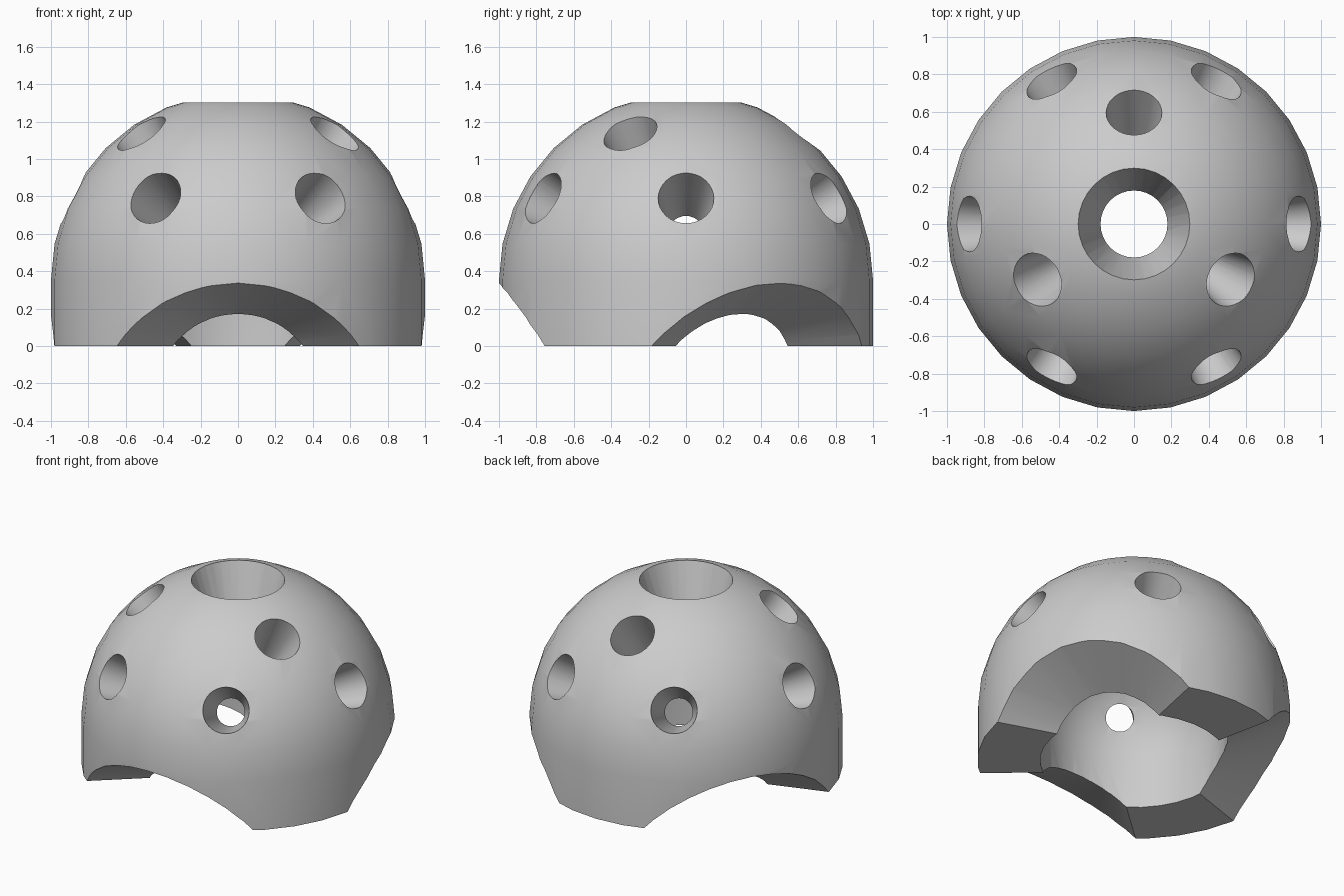
import bpy, bmesh
from math import sin, cos, asin, tan, radians, pi
from mathutils import Vector, Matrix

if "Cube" in bpy.data.objects:
    bpy.data.objects.remove(bpy.data.objects["Cube"])

CZ = 0.351          # height of the dome centre
OUTER, INNER = 1.0, 0.6


def new_object(name, bm):
    mesh = bpy.data.meshes.new(name)
    bmesh.ops.recalc_face_normals(bm, faces=bm.faces)
    bm.to_mesh(mesh)
    bm.free()
    obj = bpy.data.objects.new(name, mesh)
    bpy.context.collection.objects.link(obj)
    return obj


def direction(azimuth, elevation):
    a, e = radians(azimuth), radians(elevation)
    return Vector((cos(e) * cos(a), cos(e) * sin(a), sin(e)))


def add_cone(bm, apex, axis, half_angle, start, end):
    """Cone around an axis, running from distance start to distance end of its apex."""
    k = tan(half_angle)
    place = (Matrix.Translation(apex + axis * (start + end) / 2)
             @ axis.to_track_quat('Z', 'Y').to_matrix().to_4x4())
    bmesh.ops.create_cone(bm, cap_ends=True, segments=32, radius1=start * k,
                          radius2=end * k, depth=end - start, matrix=place)


# Thick shell: half sphere on a short cylinder, lathed around z
bm = bmesh.new()
angles = [i * pi / 16 for i in range(9)]
profile = [(OUTER, 0)] + [(OUTER * cos(a), CZ + OUTER * sin(a)) for a in angles]
profile += [(INNER * cos(a), CZ + INNER * sin(a)) for a in reversed(angles)] + [(INNER, 0)]
verts = [bm.verts.new((r, 0, z)) for r, z in profile]
n = len(verts)
edges = [bm.edges.new((verts[i], verts[(i + 1) % n])) for i in range(n) if i != 8 + 1]
bmesh.ops.spin(bm, geom=verts + edges, cent=(0, 0, 0), axis=(0, 0, 1),
               angle=2 * pi, steps=32, use_duplicate=False)
bmesh.ops.remove_doubles(bm, verts=bm.verts, dist=1e-4)
shell = new_object("dome_shell", bm)

# Flared holes pointing at the dome centre: one wide on top, rings of three and six
cutters = []
centre = Vector((0, 0, CZ))
bm = bmesh.new()
add_cone(bm, centre, Vector((0, 0, 1)), asin(0.3), 0.45, 1.2)
holes = [(90 + 120 * i, 52.8) for i in range(3)] + [(60 * i, 26.5) for i in range(6)]
for az, el in holes:
    add_cone(bm, centre, direction(az, el), asin(0.15), 0.45, 1.2)
cutters.append(new_object("hole_cutter", bm))

# Three wide arches around the base, cut by downward tilted cones
for az in (-90, 30, 150):
    bm = bmesh.new()
    apex = direction(az, 0) * 0.18
    add_cone(bm, apex, direction(az, -34.7), radians(57), 0.001, 1.1)
    cutters.append(new_object("arch_cutter", bm))

for cutter in cutters:
    cutter.hide_render = True
    mod = shell.modifiers.new("cut", 'BOOLEAN')
    mod.operation, mod.solver, mod.object = 'DIFFERENCE', 'EXACT', cutter

# Bake the cuts and remove the cutters
deps = bpy.context.evaluated_depsgraph_get()
result = bpy.data.meshes.new_from_object(shell.evaluated_get(deps))
shell.modifiers.clear()
shell.data = result
for cutter in cutters:
    bpy.data.objects.remove(cutter)

bpy.ops.object.select_all(action='DESELECT')
shell.select_set(True)
bpy.context.view_layer.objects.active = shell
bpy.ops.object.shade_smooth_by_angle(angle=radians(30))
